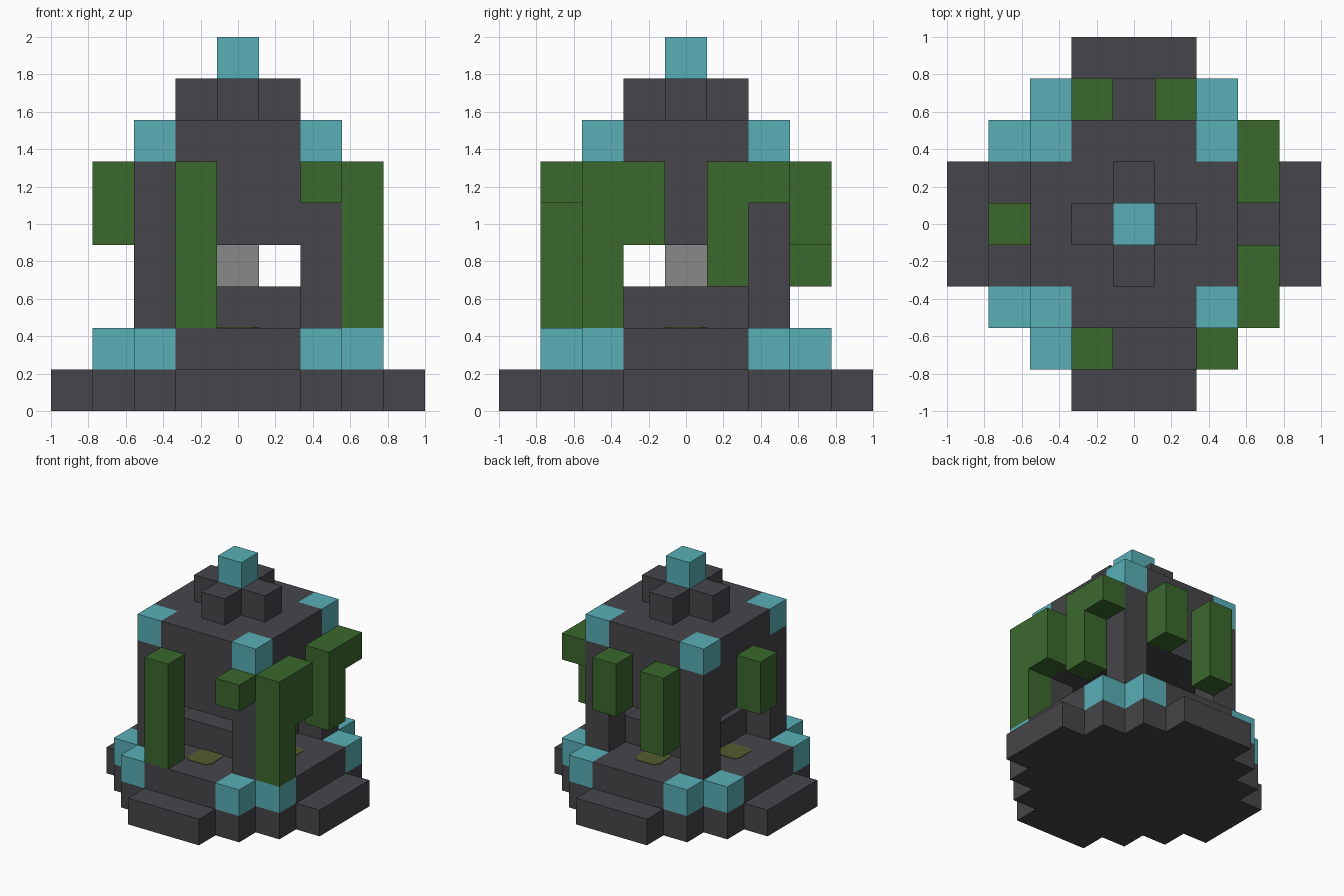
import bpy
import bmesh

U = 2 / 9  # edge length of one block

cube = bpy.data.objects.get("Cube")
if cube:
    bpy.data.objects.remove(cube, do_unlink=True)


def material(name, rgb):
    mat = bpy.data.materials.new(name)
    mat.use_nodes = True
    mat.diffuse_color = (*rgb, 1)
    mat.node_tree.nodes["Principled BSDF"].inputs["Base Color"].default_value = (*rgb, 1)
    return mat


STONE = material("dark stone", (0.061, 0.060, 0.068))
TEAL = material("teal crystal", (0.098, 0.429, 0.470))
LEAF = material("leaf green", (0.044, 0.138, 0.027))
MOSS = material("olive moss", (0.084, 0.107, 0.030))
GREY = material("grey core", (0.246, 0.246, 0.246))


def prism(name, mat, quarter, bottom, top, centre=(0, 0)):
    """Extrude an outline made by turning a quarter profile four times (block units)."""
    outline, pts = [], quarter
    for _ in range(4):
        outline += pts
        pts = [(-y, x) for x, y in pts]
    bm = bmesh.new()
    verts = [bm.verts.new(((x + centre[0]) * U, (y + centre[1]) * U, bottom * U))
             for x, y in outline]
    base = bm.faces.new(verts)
    up = bmesh.ops.extrude_face_region(bm, geom=[base], use_keep_orig=True)["geom"]
    bmesh.ops.translate(bm, vec=(0, 0, (top - bottom) * U),
                        verts=[v for v in up if isinstance(v, bmesh.types.BMVert)])
    bmesh.ops.recalc_face_normals(bm, faces=bm.faces)
    mesh = bpy.data.meshes.new(name)
    bm.to_mesh(mesh)
    bm.free()
    mesh.materials.append(mat)
    obj = bpy.data.objects.new(name, mesh)
    bpy.context.collection.objects.link(obj)


def column(name, mat, x, y, bottom, top):
    prism(name, mat, [(0.5, 0.5)], bottom, top, (x, y))


def cross(name, mat, reach, half, bottom, top):
    prism(name, mat, [(reach, half), (half, half), (half, reach)], bottom, top)


# Stepped round base, floor and inner plinth
steps = [(4.5, 1.5), (3.5, 1.5), (3.5, 2.5), (2.5, 2.5), (2.5, 3.5), (1.5, 3.5), (1.5, 4.5)]
prism("base", STONE, steps, 0, 1)
cross("floor", STONE, 3.5, 1.5, 1, 2)
prism("plinth", STONE, [(1.5, 1.5)], 2, 3)
column("core", GREY, 0, 0, 3, 4)

# Corner pillars with crystal caps and crystal feet
for sx in (-1, 1):
    for sy in (-1, 1):
        column("pillar", STONE, 2 * sx, 2 * sy, 1, 6)
        column("pillar_cap", TEAL, 2 * sx, 2 * sy, 6, 7)
        column("pillar_foot_side", TEAL, 3 * sx, 2 * sy, 1, 2)
        column("pillar_foot_end", TEAL, 2 * sx, 3 * sy, 1, 2)

# Upper walls, roof arms and pinnacle
cross("upper_walls", STONE, 2.5, 1.5, 4, 7)
cross("roof_arms", STONE, 1.5, 0.5, 7, 8)
column("pinnacle", TEAL, 0, 0, 8, 9)

# Moss patches in the four doorways
for spot in ((0, -2), (0, 2), (-2, 0), (2, 0)):
    prism("moss_patch", MOSS, [(0.5, 0.36), (0.36, 0.5)], 2, 2.02, spot)

# Hanging vines: x, y and lowest block; all end under the roof
for x, y, low in ((-1, -3, 2), (2, -3, 5), (3, -2, 2), (3, -1, 4), (3, 1, 3),
                  (3, 2, 5), (1, 3, 4), (-1, 3, 3), (-3, 0, 4)):
    column("vine", LEAF, x, y, low, 6)
